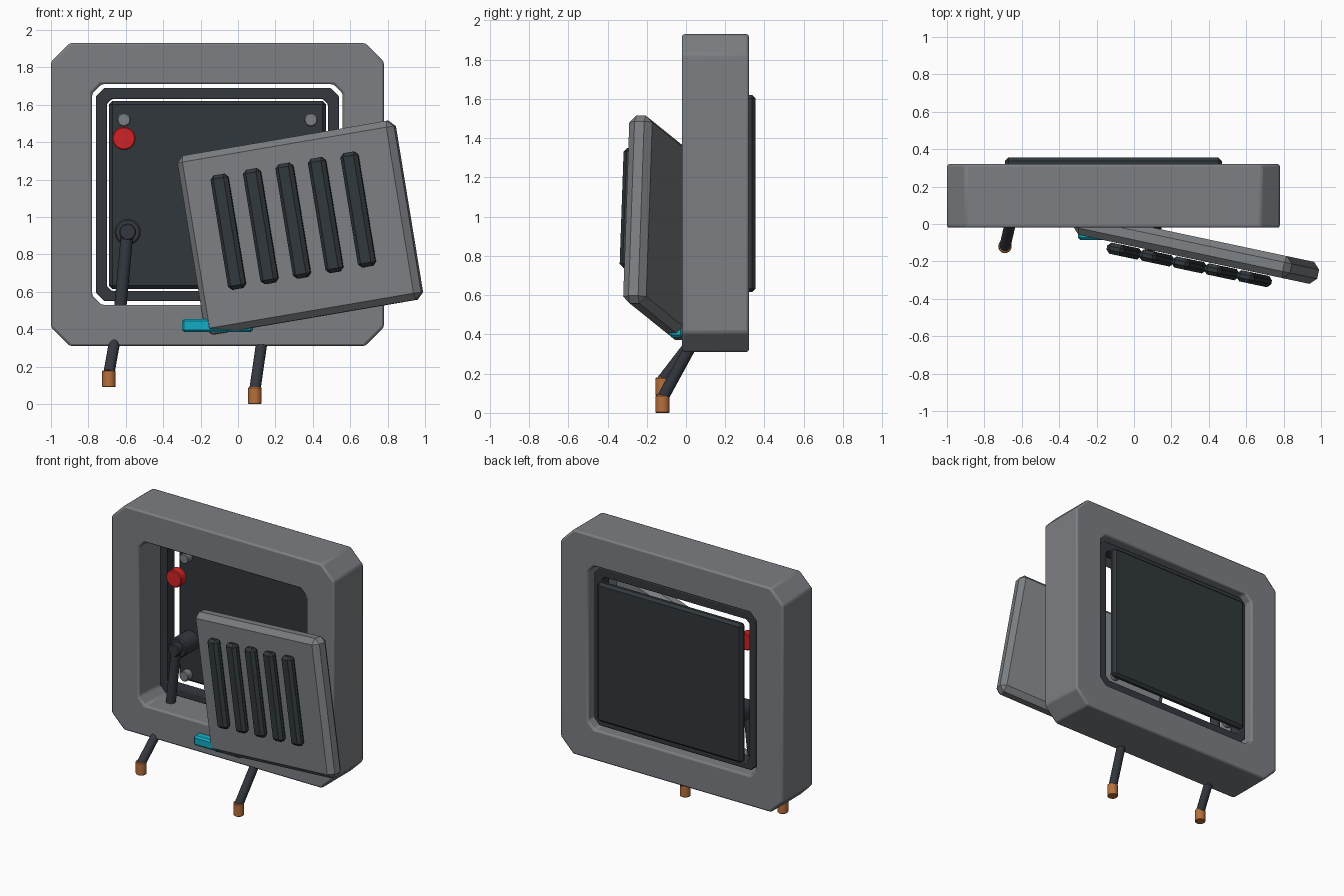
import bpy, bmesh, math
from mathutils import Vector, Matrix

if "Cube" in bpy.data.objects:
    bpy.data.objects.remove(bpy.data.objects["Cube"])


def material(name, rgb):
    m = bpy.data.materials.new(name)
    m.diffuse_color = (*rgb, 1)
    m.use_nodes = True
    m.node_tree.nodes["Principled BSDF"].inputs["Base Color"].default_value = m.diffuse_color
    return m


GREY = material("mid_grey", (0.20, 0.21, 0.225))
DARK = material("charcoal", (0.034, 0.039, 0.048))
SLATE = material("dark_slate", (0.030, 0.039, 0.044))
RED = material("red", (0.65, 0.016, 0.018))
CYAN = material("cyan", (0.006, 0.42, 0.56))
COPPER = material("copper", (0.47, 0.16, 0.045))


def finish(name, bm, mat, bevel=0, segments=1, smooth=True):
    bmesh.ops.recalc_face_normals(bm, faces=bm.faces)
    mesh = bpy.data.meshes.new(name)
    bm.to_mesh(mesh)
    bm.free()
    mesh.materials.append(mat)
    ob = bpy.data.objects.new(name, mesh)
    bpy.context.collection.objects.link(ob)
    if bevel:
        mod = ob.modifiers.new("edge_bevel", "BEVEL")
        mod.width = bevel
        mod.segments = segments
        mod.limit_method = "ANGLE"
        mod.angle_limit = math.radians(30)
    if smooth:
        bpy.ops.object.select_all(action="DESELECT")
        ob.select_set(True)
        bpy.context.view_layer.objects.active = ob
        bpy.ops.object.shade_smooth_by_angle(angle=math.radians(35))
    return ob


def box(name, lo, hi, mat, bevel, matrix=None):
    lo, hi = Vector(lo), Vector(hi)
    bm = bmesh.new()
    bmesh.ops.create_cube(bm, size=1)
    for v in bm.verts:
        v.co = (lo + hi) / 2 + v.co * (hi - lo)
    ob = finish(name, bm, mat, bevel, smooth=False)
    if matrix:
        ob.matrix_world = matrix
    return ob


def rod(name, a, b, radius, mat, bevel=0, sides=20):
    a, b = Vector(a), Vector(b)
    bm = bmesh.new()
    bmesh.ops.create_cone(bm, cap_ends=True, segments=sides, radius1=radius,
                          radius2=radius, depth=(b - a).length)
    turn = Vector((0, 0, 1)).rotation_difference(b - a).to_matrix().to_4x4()
    bm.transform(Matrix.Translation((a + b) / 2) @ turn)
    return finish(name, bm, mat, bevel)


def chamfered_rect(x0, x1, z0, z1, c):
    return [(x0 + c, z0), (x1 - c, z0), (x1, z0 + c), (x1, z1 - c),
            (x1 - c, z1), (x0 + c, z1), (x0, z1 - c), (x0, z0 + c)]


def rect_ring(name, outer, inner, y0, y1, mat, bevel):
    bm = bmesh.new()
    loops = [[bm.verts.new((x, y, z)) for x, z in chamfered_rect(*r)]
             for r, y in ((outer, y0), (outer, y1), (inner, y1), (inner, y0))]
    for k in range(4):
        a, b = loops[k], loops[(k + 1) % 4]
        for i in range(8):
            j = (i + 1) % 8
            bm.faces.new((a[i], a[j], b[j], b[i]))
    return finish(name, bm, mat, bevel, 2)


# Heavy outer frame, inner gasket and back panel
rect_ring("outer_frame", (-1.0, 0.78, 0.31, 1.93, 0.10),
          (-0.78, 0.56, 0.53, 1.71, 0.05), -0.02, 0.32, GREY, 0.013)
rect_ring("inner_gasket", (-0.76, 0.54, 0.55, 1.69, 0.045),
          (-0.70, 0.48, 0.605, 1.63, 0.025), 0.19, 0.28, DARK, 0.006)
box("back_panel", (-0.69, 0.30, 0.615, ), (0.47, 0.355, 1.62), SLATE, 0.018)

# Panel screws
for i, (x, z) in enumerate(((-0.61, 1.52), (0.39, 1.52), (-0.61, 0.67), (0.39, 0.67))):
    rod(f"panel_screw_{i + 1}", (x, 0.25, z), (x, 0.305, z), 0.036, GREY, 0.005)

# Red button, lever hub and lever
rod("red_button", (-0.61, 0.135, 1.42), (-0.61, 0.20, 1.42), 0.062, RED, 0.006, 24)
rod("lever_hub", (-0.59, 0.15, 0.92), (-0.59, 0.31, 0.92), 0.07, DARK, 0.008, 24)
rod("lever_pivot", (-0.59, 0.105, 0.92), (-0.59, 0.16, 0.92), 0.045, DARK, 0.006)
rod("lever", (-0.592, 0.14, 0.92), (-0.63, 0.13, 0.51), 0.033, DARK)

# Hanging cover with slats, turned away from the frame
tilt = (Matrix.Translation((0.333, -0.13, 0.943))
        @ Matrix.Rotation(math.radians(-12), 4, "Z")
        @ Matrix.Rotation(math.radians(-9.5), 4, "Y"))
box("hanging_cover", (-0.60, -0.06, -0.485), (0.60, 0.06, 0.485), GREY, 0.035, tilt)
for i in range(5):
    x = -0.012 + (i - 2) * 0.18
    box(f"cover_slat_{i + 1}", (x - 0.048, -0.125, -0.27),
        (x + 0.048, -0.064, 0.35), SLATE, 0.02, tilt)

# Cyan hinge strip under the cover
box("hinge_strip", (-0.30, -0.085, 0.385), (0.08, -0.015, 0.455), CYAN, 0.012)

# Loose cables with copper ends
for side, top, end in (("left", (-0.655, 0.03, 0.36), (-0.69, -0.12, 0.09)),
                       ("right", (0.13, 0.03, 0.35), (0.09, -0.12, 0.0))):
    x, y, z = end
    rod(f"{side}_cable", top, (x, y, z + 0.075), 0.03, DARK)
    rod(f"{side}_cable_tip", end, (x, y, z + 0.09), 0.036, COPPER, 0.004)
